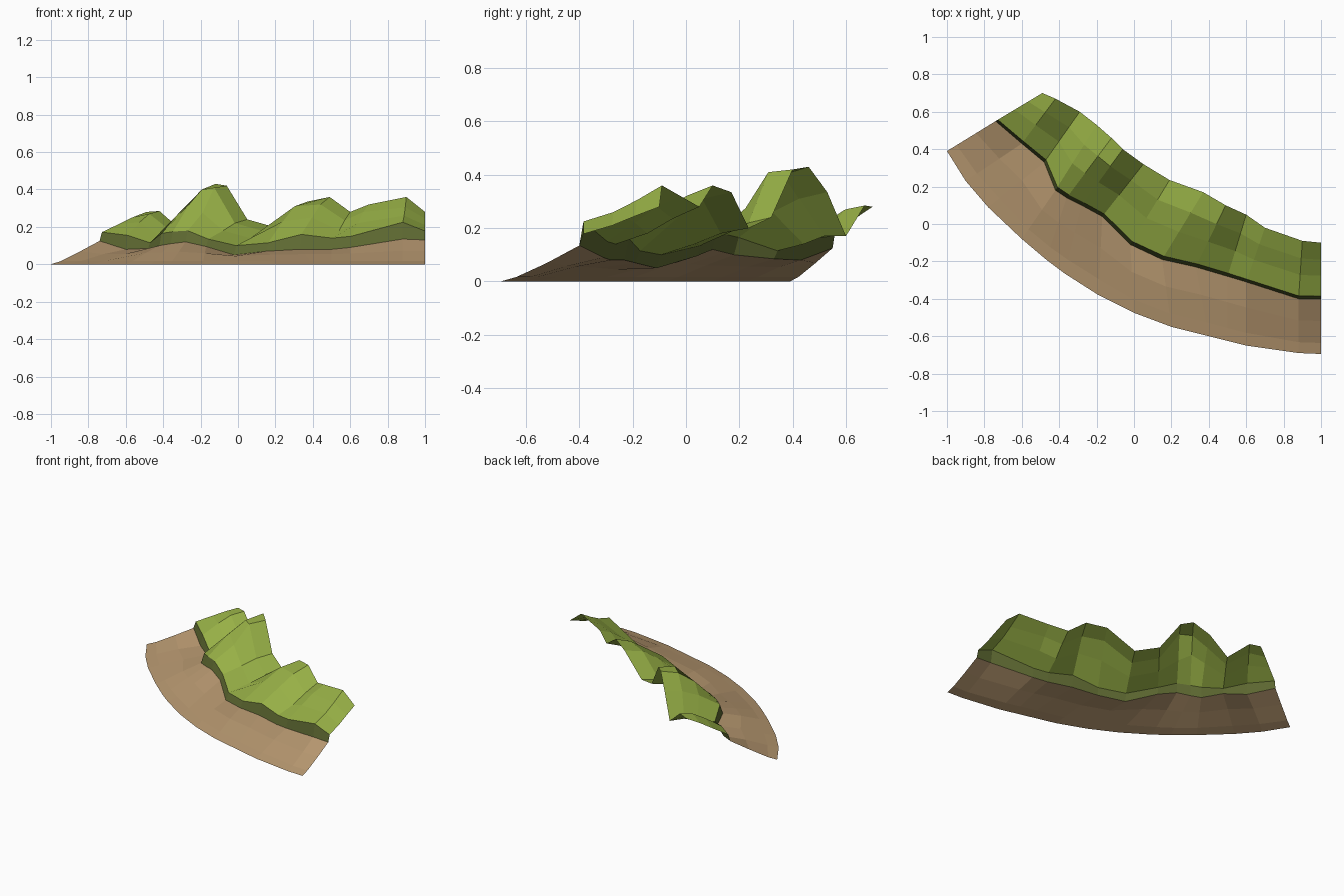
import bpy
from mathutils import Vector

if "Cube" in bpy.data.objects:
    bpy.data.objects.remove(bpy.data.objects["Cube"])


def material(name, rgb):
    """Flat colour material from 0-255 display values."""
    m = bpy.data.materials.new(name)
    m.diffuse_color = [((c / 255 + 0.055) / 1.055) ** 2.4 for c in rgb] + [1]
    m.use_nodes = True
    m.node_tree.nodes["Principled BSDF"].inputs["Base Color"].default_value = m.diffuse_color
    return m


def between(a, b, t, heights):
    """Row of points at fraction t from row a to row b, at the given heights."""
    row = [p.lerp(q, t) for p, q in zip(a, b)]
    for p, z in zip(row, heights):
        p.z = z
    return row


def loft(name, rows, mat):
    """Open flat-shaded sheet through rows of equally many points."""
    n = len(rows[0])
    verts = [p for row in rows for p in row]
    faces = [(r * n + i, r * n + i + 1, (r + 1) * n + i + 1, (r + 1) * n + i)
             for r in range(len(rows) - 1) for i in range(n - 1)]
    me = bpy.data.meshes.new(name)
    me.from_pydata(verts, [], faces)
    me.materials.append(mat)
    ob = bpy.data.objects.new(name, me)
    bpy.context.collection.objects.link(ob)
    return ob


# Paths from the left end to the right end of the coast
waterline = [Vector((x, y, 0)) for x, y in (
    (-1, .39), (-.9, .23), (-.78, .09), (-.6, -.08), (-.47, -.19), (-.37, -.265), (-.19, -.38),
    (0, -.475), (.2, -.55), (.4, -.6), (.5, -.625), (.6, -.65), (.88, -.69), (1, -.695))]
rim = [Vector(p) for p in (
    (-.74, .55, .125), (-.6, .43, .08), (-.48, .33, .085), (-.42, .18, .1), (-.36, .14, .11),
    (-.28, .1, .12), (-.17, .04, .095), (-.02, -.11, .05), (.15, -.19, .07), (.33, -.23, .08),
    (.5, -.28, .08), (.6, -.31, .09), (.88, -.4, .135), (1, -.4, .13))]
crest = [Vector(p) for p in (
    (-.49, .70, .28), (-.42, .67, .285), (-.29, .60, .17), (-.2, .53, .335), (-.12, .46, .43),
    (-.06, .40, .42), (.05, .32, .24), (.19, .235, .2), (.37, .17, .335), (.49, .10, .36),
    (.6, .05, .28), (.7, -.02, .32), (.9, -.09, .36), (1, -.1, .28))]

# Beach: a shallow strip next to the water, then a berm
beach_foot = between(waterline, rim, 0.2, [0.017] * len(rim))
berm = between(waterline, rim, 0.6, [0.028 + 0.33 * p.z for p in rim])

# Steep bank top, then two rows up the hills; ridges and gullies alternate
bank_top = between(rim, crest, 0.05, (
    .172, .155, .115, .165, .175, .18, .135, .10, .115, .16, .14, .15, .225, .178))
hill_low = between(bank_top, crest, 0.38, (
    .215, .225, .14, .26, .32, .275, .18, .14, .23, .25, .18, .22, .26, .21))
hill_high = between(bank_top, crest, 0.68, (
    .25, .27, .17, .31, .40, .41, .22, .18, .31, .32, .235, .28, .305, .245))

loft("sand_beach", [waterline, beach_foot, berm, rim], material("sand", (183, 152, 112)))
loft("steep_bank", [rim, bank_top], material("dark grass", (95, 106, 50)))
loft("grassy_hills", [bank_top, hill_low, hill_high, crest], material("grass", (151, 176, 70)))
